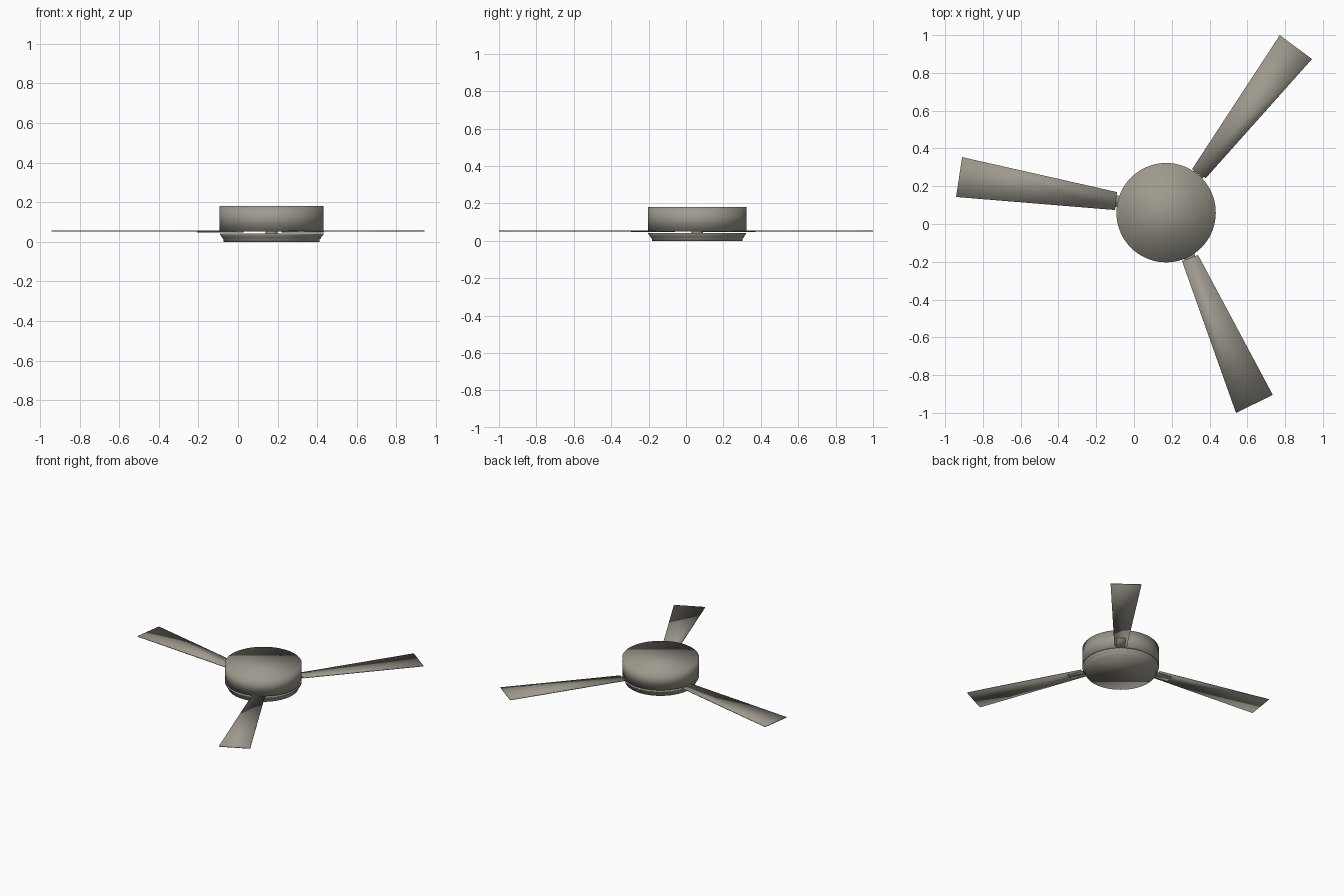
import bpy, bmesh, math
from mathutils import Vector

if "Cube" in bpy.data.objects:
    bpy.data.objects.remove(bpy.data.objects["Cube"])

HUB = Vector((0.17, 0.06, 0.0))
SEGMENTS = 72

metal = bpy.data.materials.new("warm grey metal")
metal.diffuse_color = (0.34, 0.32, 0.27, 1)
metal.use_nodes = True
metal.node_tree.nodes["Principled BSDF"].inputs["Base Color"].default_value = metal.diffuse_color


def finish(name, bm):
    """Turn a bmesh into a softly shaded object."""
    bmesh.ops.recalc_face_normals(bm, faces=bm.faces)
    for f in bm.faces:
        f.smooth = True
    mesh = bpy.data.meshes.new(name)
    bm.to_mesh(mesh)
    bm.free()
    mesh.materials.append(metal)
    obj = bpy.data.objects.new(name, mesh)
    bpy.context.collection.objects.link(obj)
    return obj


def lathe(name, profile):
    """Revolve (radius, z) points around the hub axis and cap both ends."""
    bm = bmesh.new()
    rings = []
    for r, z in profile:
        rings.append([bm.verts.new((HUB.x + r * math.cos(2 * math.pi * i / SEGMENTS),
                                    HUB.y + r * math.sin(2 * math.pi * i / SEGMENTS), z))
                      for i in range(SEGMENTS)])
    for a, b in zip(rings, rings[1:]):
        for i in range(SEGMENTS):
            j = (i + 1) % SEGMENTS
            bm.faces.new((a[i], a[j], b[j], b[i]))
    bm.faces.new(rings[0])
    bm.faces.new(rings[-1])
    return finish(name, bm)


def slab(name, outline, z0, z1):
    """Thin plate from a flat outline."""
    bm = bmesh.new()
    face = bm.faces.new([bm.verts.new((x, y, z0)) for x, y in outline])
    out = bmesh.ops.extrude_face_region(bm, geom=[face])
    for v in out["geom"]:
        if isinstance(v, bmesh.types.BMVert):
            v.co.z = z1
    return finish(name, bm)


# Motor housing, stem and stepped lower cover
lathe("motor_housing", [(0.263, 0.051), (0.263, 0.181)])
lathe("centre_stem", [(0.03, 0.03), (0.03, 0.06)])
lathe("lower_cover", [(0.243, 0.0), (0.243, 0.013), (0.248, 0.017), (0.251, 0.024),
                      (0.262, 0.036), (0.262, 0.042)])

# Blades: root pair then tip pair, each with a bracket running under the housing
blades = [
    [(0.307, 0.290), (0.380, 0.243), (0.942, 0.873), (0.772, 1.0)],
    [(-0.100, 0.074), (-0.090, 0.169), (-0.910, 0.354), (-0.942, 0.143)],
    [(0.339, -0.164), (0.254, -0.196), (0.540, -1.0), (0.735, -0.905)],
]
for n, outline in enumerate(blades, 1):
    slab(f"blade_{n}", outline, 0.051, 0.056)
    root = (Vector(outline[0]) + Vector(outline[1])) / 2
    tip = (Vector(outline[2]) + Vector(outline[3])) / 2
    d = (tip - root).normalized()
    side = Vector((-d.y, d.x))
    inner, outer = root - d * 0.12, root + d * 0.11
    corners = [inner + side * 0.03, inner - side * 0.03,
               outer - side * 0.03, outer + side * 0.03]
    slab(f"blade_bracket_{n}", [tuple(c) for c in corners], 0.046, 0.0515)
